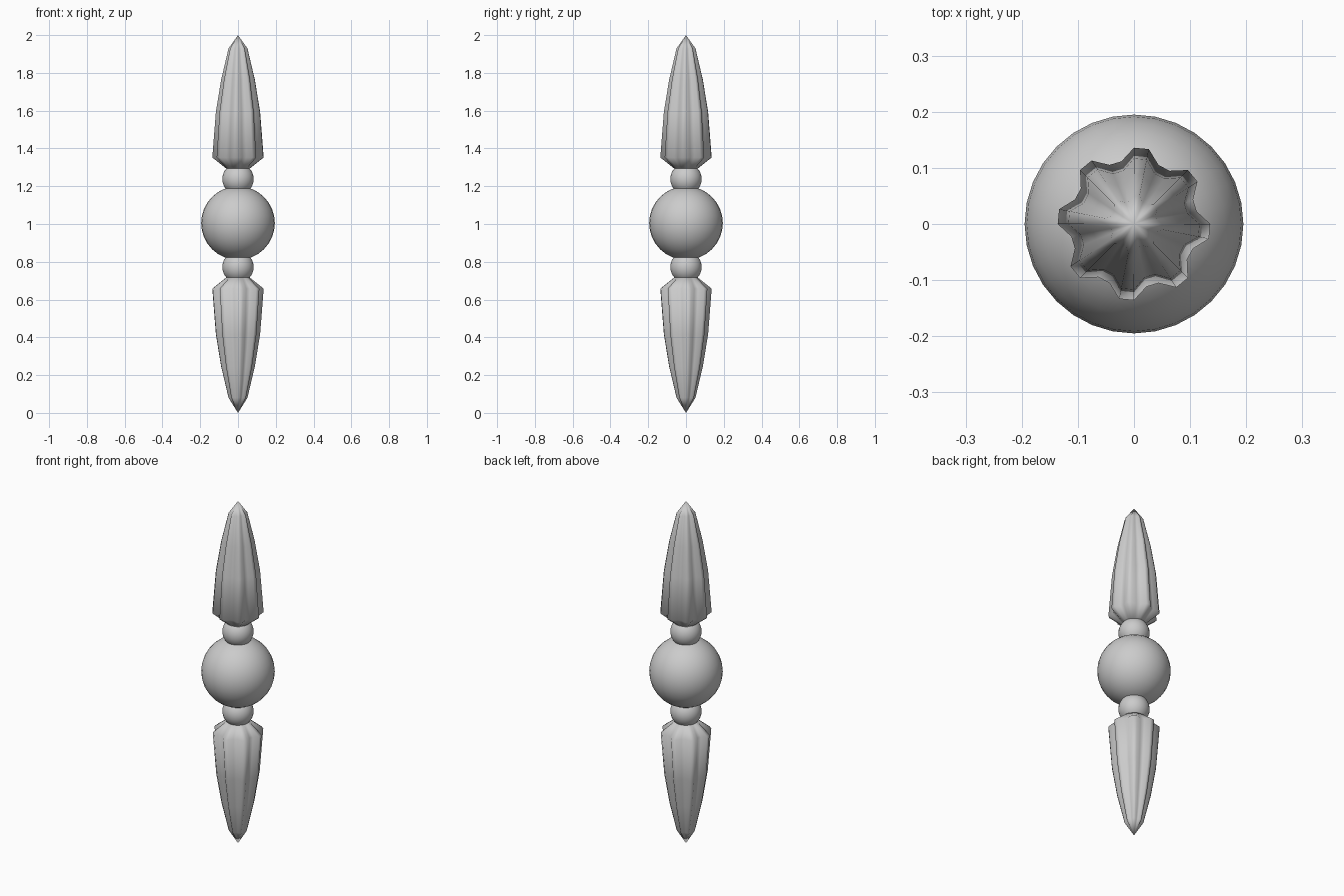
import bpy, bmesh, math

if "Cube" in bpy.data.objects:
    bpy.data.objects.remove(bpy.data.objects["Cube"])

MID = 1.005   # height of the centre ball
SEG = 32


def finish(name, bm):
    bmesh.ops.recalc_face_normals(bm, faces=bm.faces[:])
    for f in bm.faces:
        f.smooth = True
    mesh = bpy.data.meshes.new(name)
    bm.to_mesh(mesh)
    bm.free()
    ob = bpy.data.objects.new(name, mesh)
    bpy.context.collection.objects.link(ob)
    return ob


def ball(name, radius, z):
    bm = bmesh.new()
    bmesh.ops.create_uvsphere(bm, u_segments=SEG, v_segments=16, radius=radius)
    ob = finish(name, bm)
    ob.location.z = z


def fluted_spike(name, tip, flip):
    # rings: height above centre, ridge radius, valley radius
    rings = [(0.285, 0.058, 0.058), (0.347, 0.136, 0.114), (0.59, 0.117, 0.097),
             (0.76, 0.089, 0.074), (0.925, 0.05, 0.042)]
    bm = bmesh.new()
    loops = []
    for z, ridge, valley in rings:
        loop = []
        for i in range(SEG):
            # eight flat-topped ridges, two points each
            r = ridge if i % 4 in (0, 3) else valley
            a = 2 * math.pi * i / SEG
            loop.append(bm.verts.new((r * math.cos(a), r * math.sin(a), z)))
        loops.append(loop)
    for lo, hi in zip(loops, loops[1:]):
        for i in range(SEG):
            j = (i + 1) % SEG
            bm.faces.new((lo[i], lo[j], hi[j], hi[i]))
    top = bm.verts.new((0, 0, tip))
    for i in range(SEG):
        bm.faces.new((loops[-1][i], loops[-1][(i + 1) % SEG], top))
    bm.faces.new(loops[0][::-1])
    ob = finish(name, bm)
    ob.location.z = MID
    if flip:
        ob.rotation_euler.x = math.pi


# centre ball and the two small beads
ball("centre_ball", 0.195, MID)
ball("upper_bead", 0.083, MID + 0.233)
ball("lower_bead", 0.083, MID - 0.233)

# fluted spikes, the lower one turned upside down
fluted_spike("upper_spike", 2.0 - MID, False)
fluted_spike("lower_spike", MID, True)
